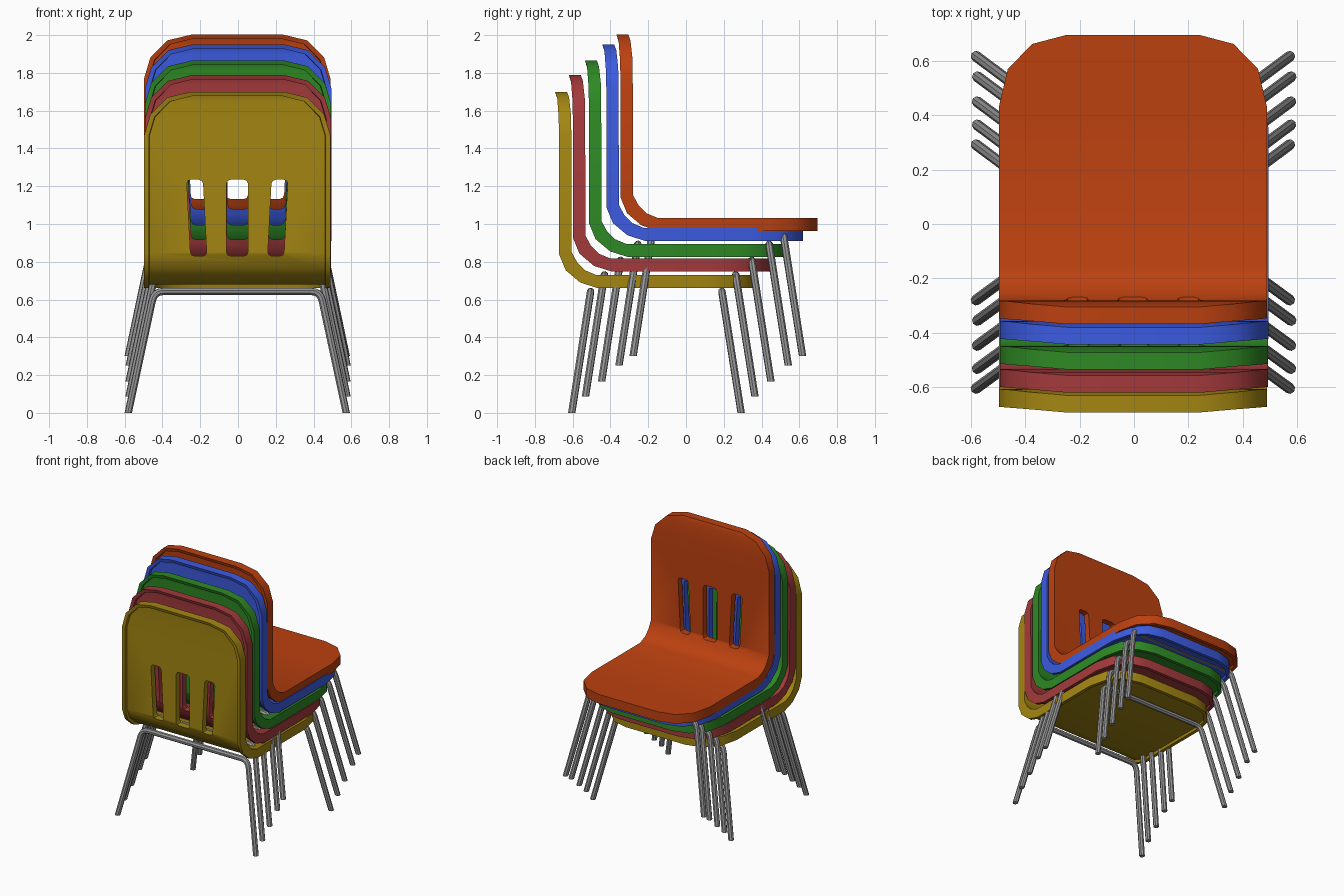
import bpy, bmesh
from mathutils import Vector

if "Cube" in bpy.data.objects:
    bpy.data.objects.remove(bpy.data.objects["Cube"])


def material(name, rgb):
    m = bpy.data.materials.new(name)
    m.diffuse_color = (*rgb, 1)
    m.use_nodes = True
    m.node_tree.nodes["Principled BSDF"].inputs["Base Color"].default_value = m.diffuse_color
    return m


def add_object(name, mesh):
    o = bpy.data.objects.new(name, mesh)
    bpy.context.scene.collection.objects.link(o)
    return o


def evaluated_mesh(o):
    dg = bpy.context.evaluated_depsgraph_get()
    return bpy.data.meshes.new_from_object(o.evaluated_get(dg))


def smooth(o):
    bpy.ops.object.select_all(action='DESELECT')
    o.select_set(True)
    bpy.context.view_layer.objects.active = o
    bpy.ops.object.shade_smooth_by_angle(angle=0.6)


# Shell stations, seat front edge to top of back: inner y, z, outer y, z, half width
STATIONS = [
    (.37, .73, .37, .66, .245), (.337, .73, .337, .66, .37),
    (.245, .73, .245, .66, .46), (.105, .73, .105, .66, .493),
    (-.475, .73, -.465, .66, .493), (-.535, .755, -.56, .69, .493),
    (-.575, .795, -.637, .755, .493), (-.605, .85, -.672, .84, .493),
    (-.607, 1.47, -.672, 1.47, .493), (-.609, 1.58, -.675, 1.58, .46),
    (-.619, 1.67, -.682, 1.67, .37), (-.630, 1.70, -.693, 1.70, .245)]


def make_shell():
    bm = bmesh.new()
    rings = []
    for iy, iz, oy, oz, w in STATIONS:
        rings.append([bm.verts.new(c) for c in
                      ((-w, iy, iz), (w, iy, iz), (w, oy, oz), (-w, oy, oz))])
    under = []
    for a, b in zip(rings, rings[1:]):
        for k in range(4):
            f = bm.faces.new((a[k], a[(k + 1) % 4], b[(k + 1) % 4], b[k]))
            if k == 2:
                under.append(f)
    bm.faces.new(rings[0])
    bm.faces.new(rings[-1])
    bmesh.ops.recalc_face_normals(bm, faces=bm.faces[:])
    # raised rim around the underside and rear
    bmesh.ops.inset_region(bm, faces=under, thickness=.025, use_even_offset=True)
    bmesh.ops.inset_region(bm, faces=under, thickness=.003, depth=-.02,
                           use_even_offset=True)
    me = bpy.data.meshes.new("shell")
    bm.to_mesh(me)
    bm.free()
    return me


def make_slot_cutter():
    bm = bmesh.new()
    for top, bot, hw in ((0, 0, .057), (.225, .204, .043), (-.225, -.204, .043)):
        z0, z1, r = .83, 1.235, .022
        pts = []
        for sx, sz in ((-1, -1), (1, -1), (1, 1), (-1, 1)):
            corner = [(r, 0), (.3 * r, .3 * r), (0, r)]
            if sx * sz < 0:
                corner.reverse()
            if sx * sz > 0:
                corner = [(b, a) for a, b in corner][:]
            else:
                corner = [(b, a) for a, b in corner]
            for dx, dz in corner:
                z = (z0 + dz) if sz < 0 else (z1 - dz)
                c = bot + (top - bot) * (z - z0) / (z1 - z0)
                pts.append((c + sx * (hw - dx), z))
        face = bm.faces.new([bm.verts.new((x, -.9, z)) for x, z in pts])
        ext = bmesh.ops.extrude_face_region(bm, geom=[face])
        for v in ext['geom']:
            if isinstance(v, bmesh.types.BMVert):
                v.co.y = -.5
    bmesh.ops.recalc_face_normals(bm, faces=bm.faces[:])
    me = bpy.data.meshes.new("slot_cutter")
    bm.to_mesh(me)
    bm.free()
    return me


def make_leg_frame(foot_y, top_y):
    # tube: foot, rounded corner, crossbar, rounded corner, foot
    foot, corner = Vector((.577, foot_y, 0)), Vector((.44, top_y, .643))
    a, c = foot.lerp(corner, .92), corner - Vector((.05, 0, 0))
    half = [foot] + [a.lerp(corner, t).lerp(corner.lerp(c, t), t)
                     for t in (0, .25, .5, .75, 1)]
    path = half + [Vector((-p.x, p.y, p.z)) for p in reversed(half)]
    cu = bpy.data.curves.new("tube", 'CURVE')
    cu.dimensions = '3D'
    cu.bevel_depth, cu.bevel_resolution, cu.use_fill_caps = .02, 2, True
    sp = cu.splines.new('POLY')
    sp.points.add(len(path) - 1)
    for q, p in zip(sp.points, path):
        q.co = (*p, 1)
    o = add_object("tube", cu)
    me = evaluated_mesh(o)
    bpy.data.objects.remove(o)
    for v in me.vertices:          # flat feet
        if v.co.z < .05:
            v.co.z = 0
    return me


# Base meshes
cutter = add_object("slot_cutter", make_slot_cutter())
cutter.hide_render = True
base = add_object("base_shell", make_shell())
mod = base.modifiers.new("slots", 'BOOLEAN')
mod.object, mod.operation, mod.solver = cutter, 'DIFFERENCE', 'EXACT'
shell = evaluated_mesh(base)
bpy.data.objects.remove(base)
bpy.data.objects.remove(cutter)
front_frame = make_leg_frame(-.605, -.505)
rear_frame = make_leg_frame(.292, .19)

# Five stacked chairs: colour, linear value, x, y, z shift
CHAIRS = [
    ("yellow", (.37, .24, .006), -.004, 0, 0),
    ("red", (.37, .042, .045), 0, .073, .088),
    ("green", (.027, .25, .018), 0, .158, .165),
    ("blue", (.045, .105, .75), .001, .25, .25),
    ("orange", (.50, .052, .005), -.004, .325, .302)]
metal = material("grey metal", (.3, .3, .3))
for name, rgb, dx, dy, dz in CHAIRS:
    parts = (("seat_shell", shell, material(name + " plastic", rgb)),
             ("back_side_legs", front_frame, metal),
             ("seat_front_legs", rear_frame, metal))
    for part, mesh, mat in parts:
        me = mesh.copy()
        me.materials.clear()
        me.materials.append(mat)
        o = add_object(name + "_" + part, me)
        o.location = (dx, dy, dz)
        smooth(o)
